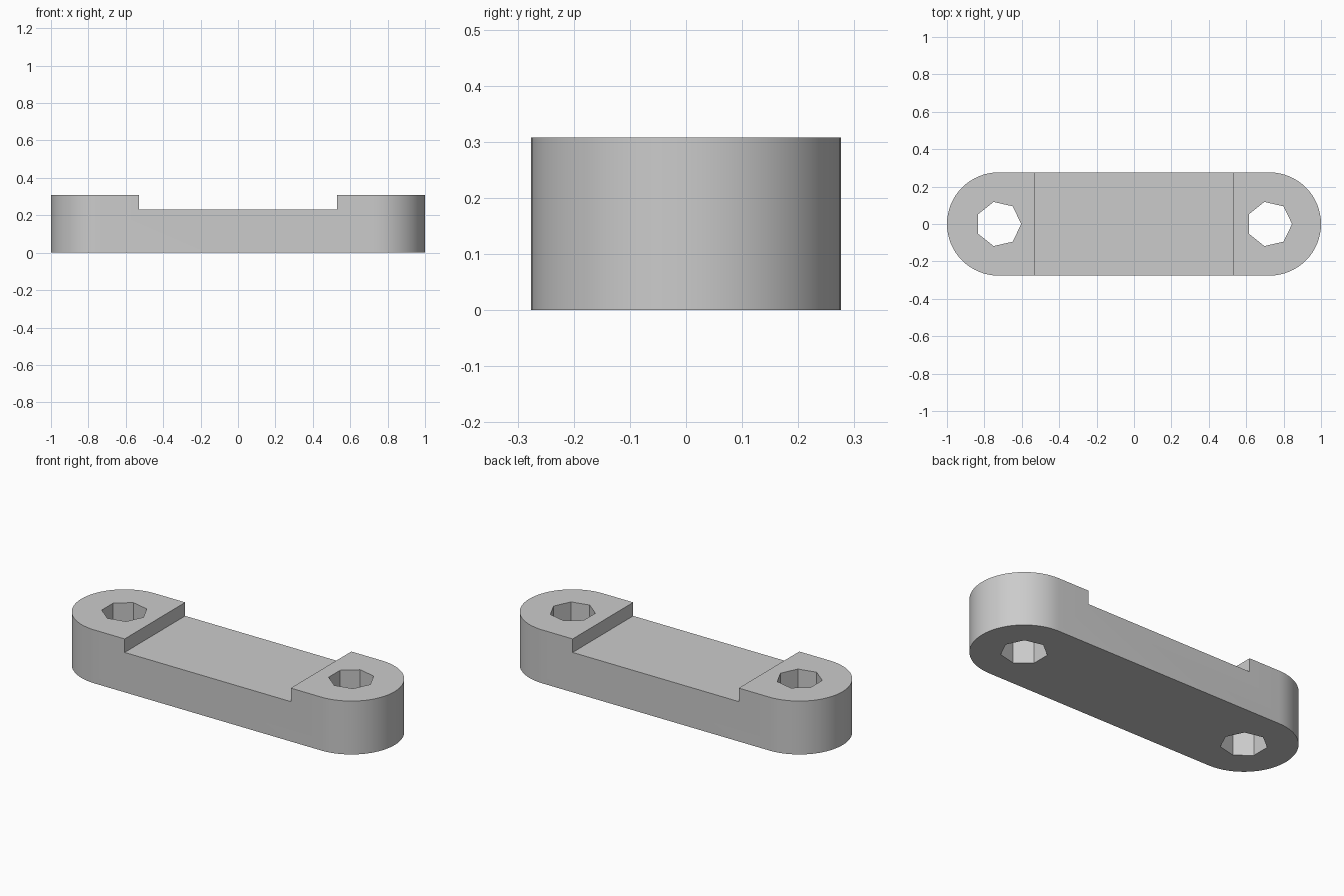
import bpy, bmesh
from math import sin, cos, pi, radians

cube = bpy.data.objects.get("Cube")
if cube:
    bpy.data.objects.remove(cube, do_unlink=True)

HALF_WIDTH = 0.276            # also the radius of the rounded ends
END_X = 1.0 - HALF_WIDTH      # centre of each rounded end and hole
HEIGHT = 0.308
RECESS_Z = 0.23
RECESS_X = 0.53
HOLE_RADIUS = 0.121
ARC_STEPS = 32

grey = bpy.data.materials.new("plain grey")
grey.use_nodes = True
colour = (0.6, 0.6, 0.6, 1.0)
grey.diffuse_color = colour
grey.node_tree.nodes["Principled BSDF"].inputs["Base Color"].default_value = colour


def prism(name, outline, z0, z1):
    """Extrude a counter-clockwise outline from z0 to z1."""
    bm = bmesh.new()
    base = bm.faces.new([bm.verts.new((x, y, z0)) for x, y in outline])
    top = bmesh.ops.extrude_face_region(bm, geom=[base], use_keep_orig=True)
    moved = [v for v in top["geom"] if isinstance(v, bmesh.types.BMVert)]
    bmesh.ops.translate(bm, verts=moved, vec=(0, 0, z1 - z0))
    bmesh.ops.recalc_face_normals(bm, faces=bm.faces)
    mesh = bpy.data.meshes.new(name)
    bm.to_mesh(mesh)
    bm.free()
    mesh.materials.append(grey)
    obj = bpy.data.objects.new(name, mesh)
    bpy.context.collection.objects.link(obj)
    return obj


def arc(cx, radius, start, sweep, steps, count):
    angles = [start + sweep * i / steps for i in range(count)]
    return [(cx + radius * cos(a), radius * sin(a)) for a in angles]


# Bar with two rounded ends
outline = (arc(END_X, HALF_WIDTH, -pi / 2, pi, ARC_STEPS, ARC_STEPS + 1)
           + arc(-END_X, HALF_WIDTH, pi / 2, pi, ARC_STEPS, ARC_STEPS + 1))
bar = prism("link_bar", outline, 0, HEIGHT)

# Shallow recess across the middle, and a seven-sided hole through each end
r, w = RECESS_X, HALF_WIDTH * 2
cutters = [prism("recess_cutter", [(-r, -w), (r, -w), (r, w), (-r, w)],
                 RECESS_Z, HEIGHT * 2)]
for side, x in (("left", END_X), ("right", -END_X)):
    heptagon = arc(x, HOLE_RADIUS, 0, 2 * pi, 7, 7)
    cutters.append(prism(side + "_hole_cutter", heptagon, -HEIGHT, HEIGHT * 2))

bpy.ops.object.select_all(action="DESELECT")
bpy.context.view_layer.objects.active = bar
bar.select_set(True)
for cutter in cutters:
    cut = bar.modifiers.new(cutter.name, "BOOLEAN")
    cut.operation = "DIFFERENCE"
    cut.solver = "EXACT"
    cut.object = cutter
    bpy.ops.object.modifier_apply(modifier=cut.name)
    bpy.data.objects.remove(cutter, do_unlink=True)

# Smooth round ends, crisp steps and hole facets
bpy.ops.object.shade_smooth_by_angle(angle=radians(30))
